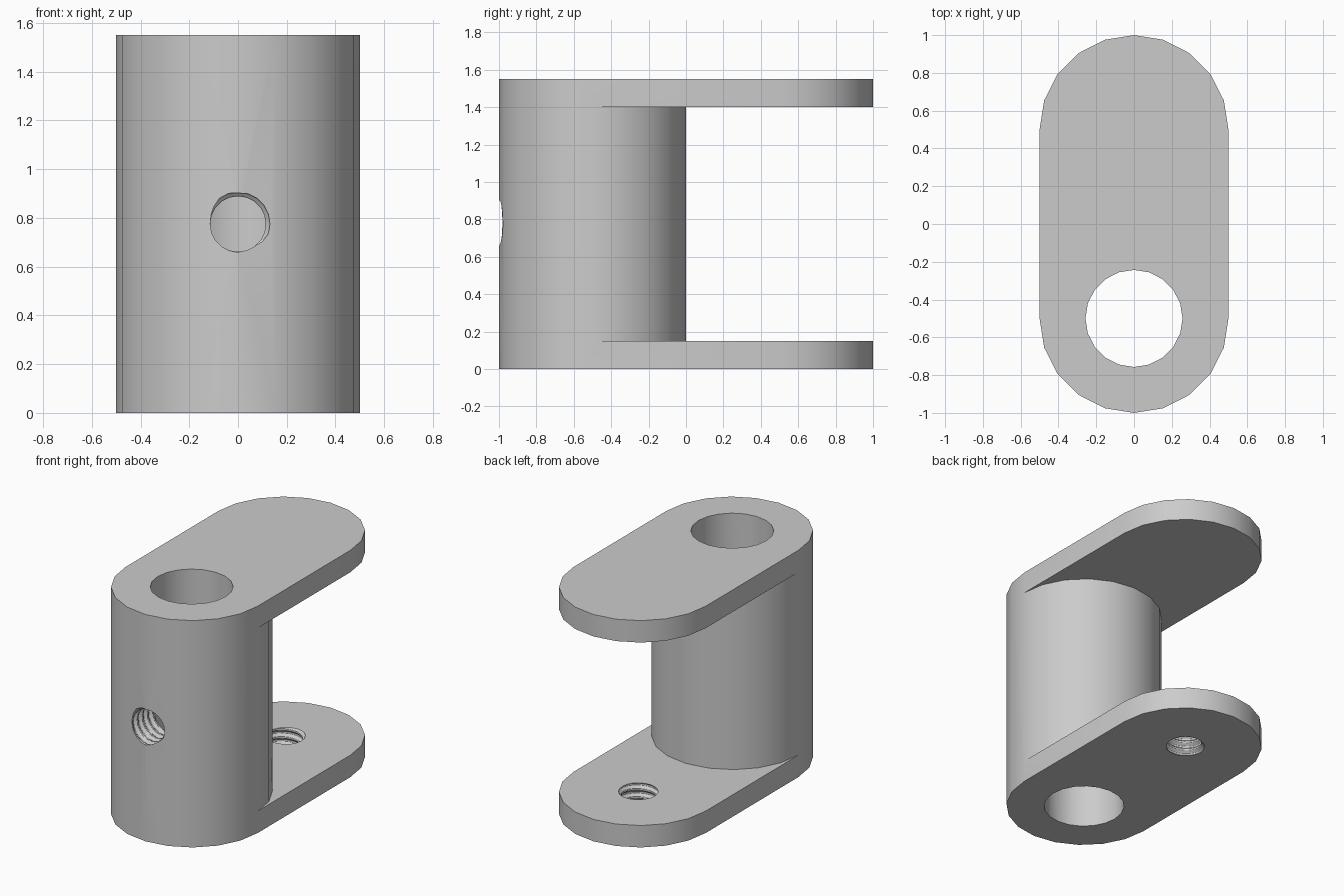
import bpy, bmesh, math
from mathutils import Matrix

R = 0.5          # end radius of the plates and radius of the column
H = 1.55         # overall height
PLATE = 0.15     # plate thickness
SEG = 20

if "Cube" in bpy.data.objects:
    bpy.data.objects.remove(bpy.data.objects["Cube"], do_unlink=True)

steel = bpy.data.materials.new("grey steel")
steel.use_nodes = True
colour = (0.6, 0.6, 0.6, 1)
steel.diffuse_color = colour
steel.node_tree.nodes["Principled BSDF"].inputs["Base Color"].default_value = colour


def make_object(name, bm):
    bmesh.ops.recalc_face_normals(bm, faces=bm.faces)
    mesh = bpy.data.meshes.new(name)
    bm.to_mesh(mesh)
    bm.free()
    mesh.materials.append(steel)
    obj = bpy.data.objects.new(name, mesh)
    bpy.context.collection.objects.link(obj)
    return obj


def arc(cy, r, start, end, steps):
    """Points on a circle centred on the y axis, angles in degrees."""
    angles = [math.radians(start + (end - start) * i / steps) for i in range(steps + 1)]
    return [(r * math.cos(a), cy + r * math.sin(a)) for a in angles]


def prism(name, outline, z0, z1):
    bm = bmesh.new()
    face = bm.faces.new([bm.verts.new((x, y, z0)) for x, y in outline])
    top = bmesh.ops.extrude_face_region(bm, geom=[face])["geom"]
    verts = [v for v in top if isinstance(v, bmesh.types.BMVert)]
    bmesh.ops.translate(bm, verts=verts, vec=(0, 0, z1 - z0))
    return make_object(name, bm)


def thread_cutter(name, length, phase, matrix, minor=0.114, depth=0.017, pitch=0.055):
    """Rod with a helical ridge; the mesh diagonals follow the helix."""
    bm = bmesh.new()
    rings = []
    for i in range(int(length / pitch * SEG) + 1):
        ring = []
        for j in range(SEG):
            p = ((i - j) / SEG + phase) % 1
            ridge = min(1, max(0, 2 * (1 - abs(2 * p - 1)) - 0.5))
            r = minor + depth * ridge
            a = math.tau * j / SEG
            ring.append(bm.verts.new((r * math.cos(a), r * math.sin(a), i * pitch / SEG)))
        rings.append(ring)
    for low, high in zip(rings, rings[1:]):
        for j in range(SEG):
            k = (j + 1) % SEG
            bm.faces.new((low[j], low[k], high[k]))
            bm.faces.new((low[j], high[k], high[j]))
    bm.faces.new(rings[0][::-1])
    bm.faces.new(rings[-1])
    bm.transform(matrix)
    return make_object(name, bm)


# Solid body with rounded ends
half = SEG // 2
body = prism("clevis_bracket",
             arc(R, R, 0, 180, half) + arc(-R, R, 180, 360, half), 0, H)

# Gap between the plates, leaving the round column
gap = [(0.7, -R), (0.7, 1.2), (-0.7, 1.2), (-0.7, -R)] + arc(-R, R, 180, 0, half)
cutters = [
    prism("gap_cutter", gap, PLATE, H - PLATE),
    # Bore through the column
    prism("bore_cutter", arc(-R, 0.257, 0, 360, SEG)[:-1], -0.1, H + 0.1),
    # Threaded set screw hole in the front, threaded hole in the lower plate
    thread_cutter("front_thread_cutter", 0.34, 0.3,
                  Matrix.Translation((0, -0.69, H / 2)) @ Matrix.Rotation(math.pi / 2, 4, "X")),
    thread_cutter("plate_thread_cutter", 0.24, 0.1, Matrix.Translation((0, R, -0.04))),
]

bpy.ops.object.select_all(action="DESELECT")
bpy.context.view_layer.objects.active = body
body.select_set(True)
for cutter in cutters:
    cutter.hide_render = True
    mod = body.modifiers.new(cutter.name, "BOOLEAN")
    mod.operation = "DIFFERENCE"
    mod.solver = "EXACT"
    mod.object = cutter
    bpy.ops.object.modifier_apply(modifier=mod.name)
    bpy.data.objects.remove(cutter, do_unlink=True)

bpy.ops.object.shade_smooth_by_angle(angle=math.radians(30))
